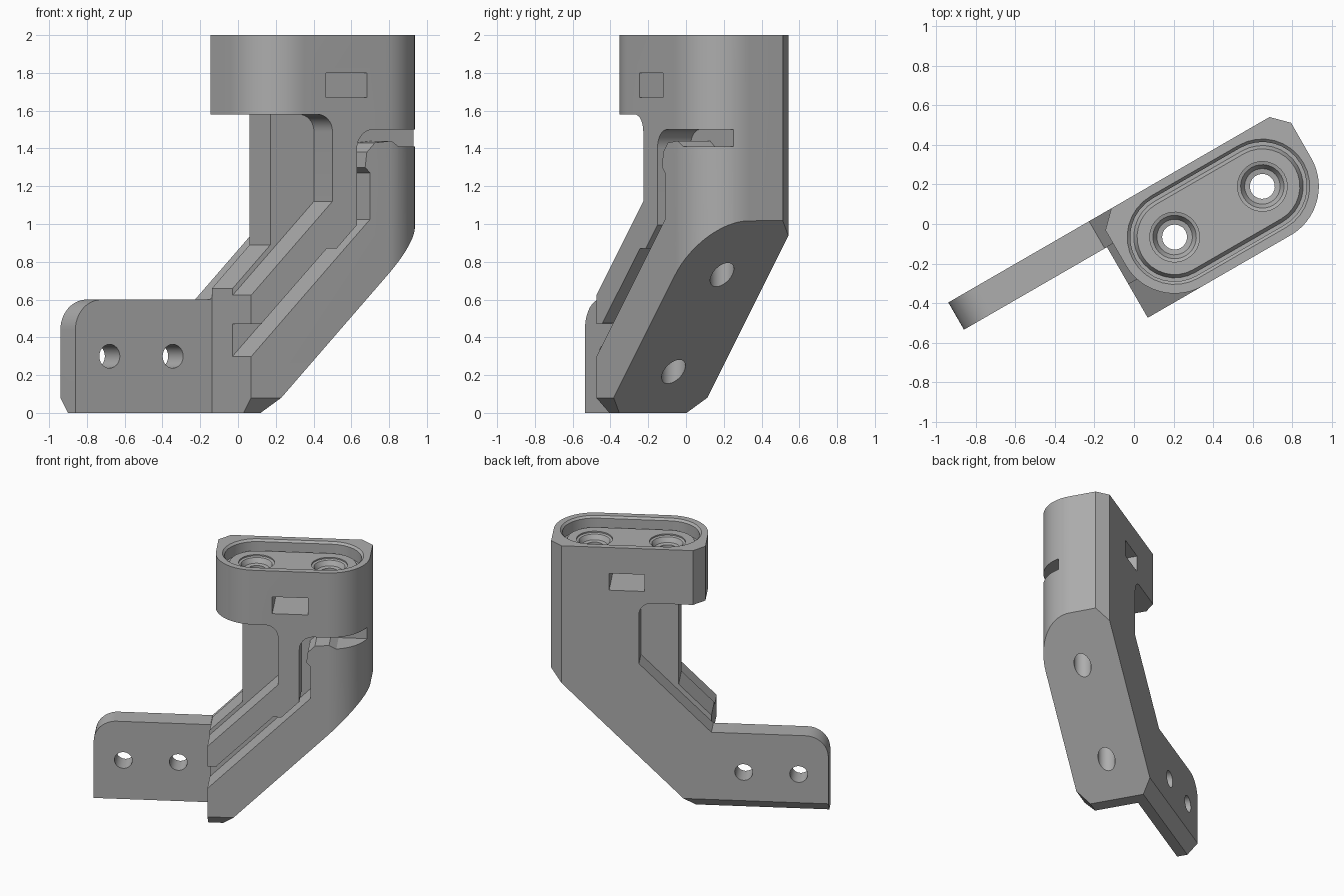
import bpy, bmesh
from math import radians, sin, cos, pi
from mathutils import Matrix

cube = bpy.data.objects.get("Cube")
if cube:
    bpy.data.objects.remove(cube, do_unlink=True)

# Working frame: u along the mounting plate, v towards the back, z up
FRONT, BACK, RIGHT, MID, R = -0.446, 0.126, 0.945, -0.16, 0.286
HOLES = (0.145, 0.658)
END = -0.177

grey = bpy.data.materials.new("plain grey")
grey.use_nodes = True
colour = (0.42, 0.42, 0.42, 1)
grey.diffuse_color = colour
grey.node_tree.nodes["Principled BSDF"].inputs["Base Color"].default_value = colour


def arc(cx, cy, r, a0, a1, n=12):
    steps = [radians(a0 + (a1 - a0) * i / n) for i in range(n + 1)]
    return [(cx + r * cos(a), cy + r * sin(a)) for a in steps]


def loft(name, rings):
    """Closed solid through matching rings of 3D points."""
    bm = bmesh.new()
    rows = [[bm.verts.new(p) for p in ring] for ring in rings]
    n = len(rows[0])
    for a, b in zip(rows, rows[1:]):
        for i in range(n):
            j = (i + 1) % n
            bm.faces.new((a[i], a[j], b[j], b[i]))
    bm.faces.new(rows[0][::-1])
    bm.faces.new(rows[-1])
    bmesh.ops.recalc_face_normals(bm, faces=bm.faces)
    me = bpy.data.meshes.new(name)
    bm.to_mesh(me)
    bm.free()
    me.materials.append(grey)
    ob = bpy.data.objects.new(name, me)
    bpy.context.collection.objects.link(ob)
    return ob


def prism(name, pts, axis, lo, hi):
    place = {"u": lambda p, t: (t, p[0], p[1]),
             "v": lambda p, t: (p[0], t, p[1]),
             "z": lambda p, t: (p[0], p[1], t)}[axis]
    return loft(name, [[place(p, t) for p in pts] for t in (lo, hi)])


def combine(body, other, operation):
    mod = body.modifiers.new("combine", "BOOLEAN")
    mod.operation, mod.solver, mod.object = operation, "EXACT", other
    graph = bpy.context.evaluated_depsgraph_get()
    result = bpy.data.meshes.new_from_object(body.evaluated_get(graph))
    body.modifiers.clear()
    body.data = result
    bpy.data.objects.remove(other, do_unlink=True)


def slab(name, inner, lo, hi):
    """Layer of the angled arm; inner is its left-hand outline, top to bottom."""
    outer = [(-0.073, 0), (1.0, 1.073), (1.0, 1.95)]
    return prism(name, outer + inner, "v", lo, hi)


# Three layers of the arm, the back one carrying the mounting plate
elbow = [(0.23, 1.95)] + arc(0.23, 1.49, 0.09, 90, 0, 8)
plate_edge = [(0.32, 1.11), (-0.19, 0.6)] + arc(-0.853, 0.44, 0.16, 90, 180) + [(-1.013, 0)]
bracket = slab("bracket", elbow + plate_edge, -0.033, 0.15)
front = slab("front_layer", elbow + [(0.32, 1.12), (END, 0.623), (END, 0)], -0.47, -0.246)
tongue = slab("tongue", [(0.054, 1.95), (0.054, 0.89), (END, 0.659), (END, 0)], -0.25, -0.03)

# Head with a rounded left end
head_plan = [(1.0, -0.47), (1.0, 0.15), (-0.06, 0.15), (-0.06, BACK), (-0.141, 0.045)]
head_plan += arc(HOLES[0], MID, R, 180, 270, 16) + [(HOLES[0], -0.47)]
head = prism("head", head_plan, "z", 1.58, 2.0)
for part in (tongue, front, head):
    combine(bracket, part, "UNION")

# Trim to the overall footprint: rounded front right, chamfered back right
plan = [(-1.2, FRONT), (-1.2, BACK), (0.865, BACK), (RIGHT, 0.046)]
plan += arc(HOLES[1], MID, R, 0, -90, 20)
combine(bracket, prism("footprint", plan, "z", -0.2, 2.2), "INTERSECT")

cutters = []
# Chamfers along the bottom edges
cutters.append(prism("front_chamfer", [(-0.486, 0.12), (-0.486, -0.1), (-0.266, -0.1)], "u", -2, 2))
cutters.append(prism("back_chamfer", [(0.166, 0.12), (0.166, -0.1), (-0.054, -0.1)], "u", -2, 2))

# Cable groove running up the front and out of the right side
groove = [(-0.3, 0.298), (END, 0.298), (0.55, 1.025), (0.55, 1.27), (0.52, 1.3),
          (0.53, 1.38), (0.58, 1.43), (0.68, 1.44), (0.73, 1.41), (1.1, 1.41), (1.1, 1.5)]
groove += arc(0.57, 1.4, 0.1, 90, 180, 8)
groove += [(0.47, 0.995), (0.345, 0.87), (0.285, 0.87), (-0.11, 0.477), (-0.11, 0.47), (-0.3, 0.47)]
cutters.append(prism("groove", groove, "v", -0.7, -0.246))

# Window through the head
cutters.append(prism("window", [(0.28, 1.67), (0.53, 1.67), (0.53, 1.8), (0.28, 1.8)], "v", -0.7, 0.4))

# Holes through the plate
for u in (-0.804, -0.417):
    cutters.append(prism("plate_hole", arc(u, 0.3, 0.063, 0, 345, 23), "v", -0.3, 0.4))


# Slot-shaped recess in the top, with a slightly raised floor
def slot_ring(r, z):
    pts = arc(HOLES[1], MID, r, -90, 90, 16) + arc(HOLES[0], MID, r, 90, 270, 16)
    return [(x, y, z) for x, y in pts]


recess = [(0.25, 2.01), (0.225, 1.985), (0.225, 1.9), (0.207, 1.9), (0.19, 1.93)]
cutters.append(loft("recess", [slot_ring(r, z) for r, z in recess]))

# Countersunk bores running down through the arm
bore = [(0.126, 1.95), (0.126, 1.92), (0.11, 1.915), (0.09, 1.88), (0.063, 1.875), (0.063, -0.1)]
for u in HOLES:
    rings = [[(x, y, z) for x, y in arc(u, MID, r, 0, 348.75, 31)] for r, z in bore]
    cutters.append(loft("bore", rings))

for cutter in cutters:
    combine(bracket, cutter, "DIFFERENCE")

# Turn into place and shade
bracket.data.transform(Matrix.Rotation(pi / 6, 4, "Z"))
bracket.data.shade_smooth()
bracket.data.set_sharp_from_angle(angle=radians(25))
bracket.data.name = "bracket"
